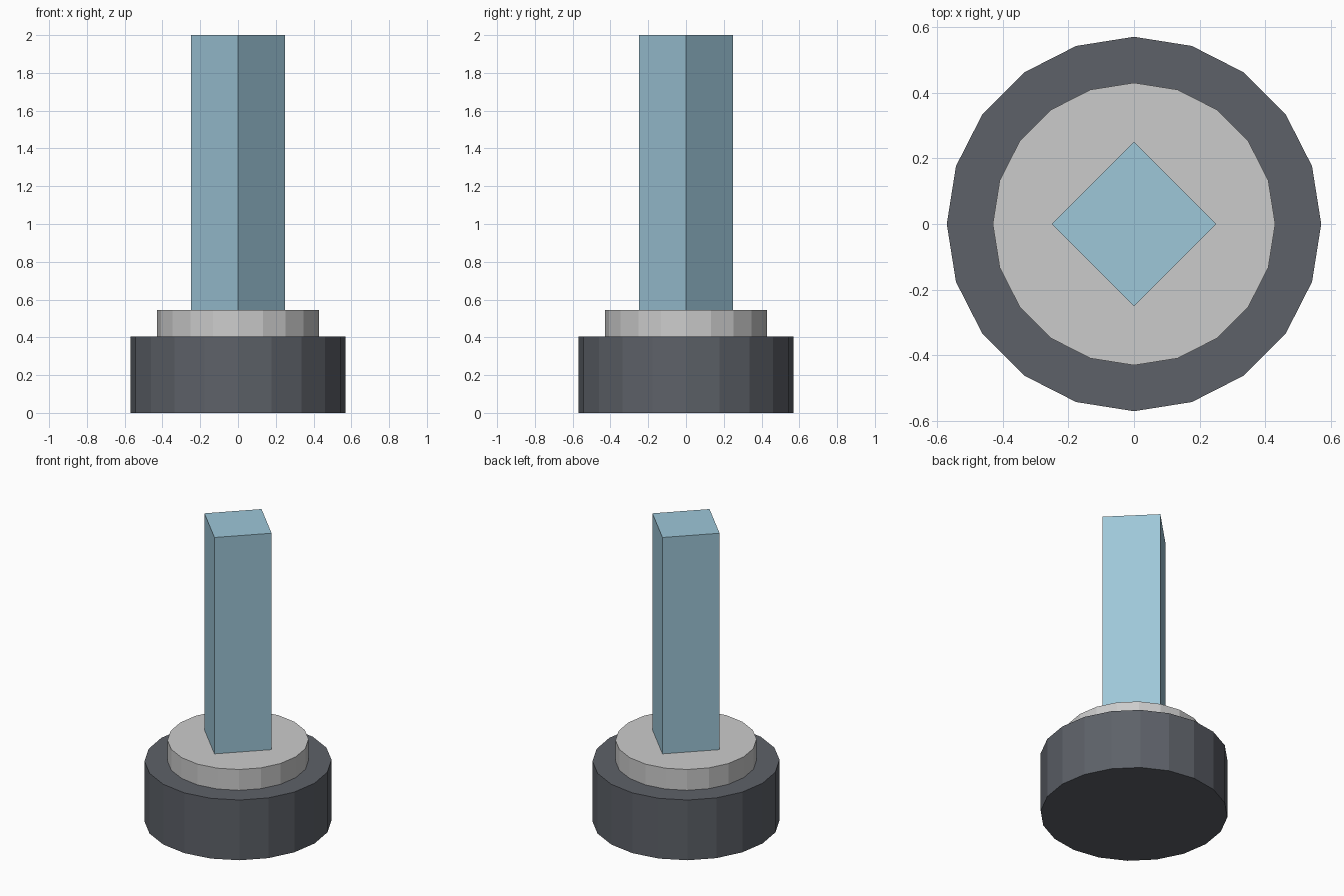
import bpy

if "Cube" in bpy.data.objects:
    bpy.data.objects.remove(bpy.data.objects["Cube"])


def material(name, color):
    mat = bpy.data.materials.new(name)
    mat.diffuse_color = (*color, 1.0)
    mat.use_nodes = True
    mat.node_tree.nodes["Principled BSDF"].inputs["Base Color"].default_value = mat.diffuse_color
    return mat


def prism(name, sides, radius, z0, z1, mat=None):
    """Flat-sided upright prism with corners on the x and y axes."""
    bpy.ops.mesh.primitive_cylinder_add(
        vertices=sides, radius=radius, depth=z1 - z0,
        location=(0, 0, (z0 + z1) / 2))
    obj = bpy.context.object
    obj.name = name
    if mat:
        obj.data.materials.append(mat)
    return obj


dark = material("dark_slate", (0.11, 0.12, 0.14))
blue = material("pale_blue", (0.34, 0.57, 0.69))

# Wide round foot
prism("base", 20, 0.57, 0.0, 0.405, dark)
# Narrower step on top of the foot (plain grey)
prism("collar", 20, 0.43, 0.405, 0.545)
# Square post, turned so its corners face front and sides
prism("post", 4, 0.25, 0.545, 2.0, blue)
